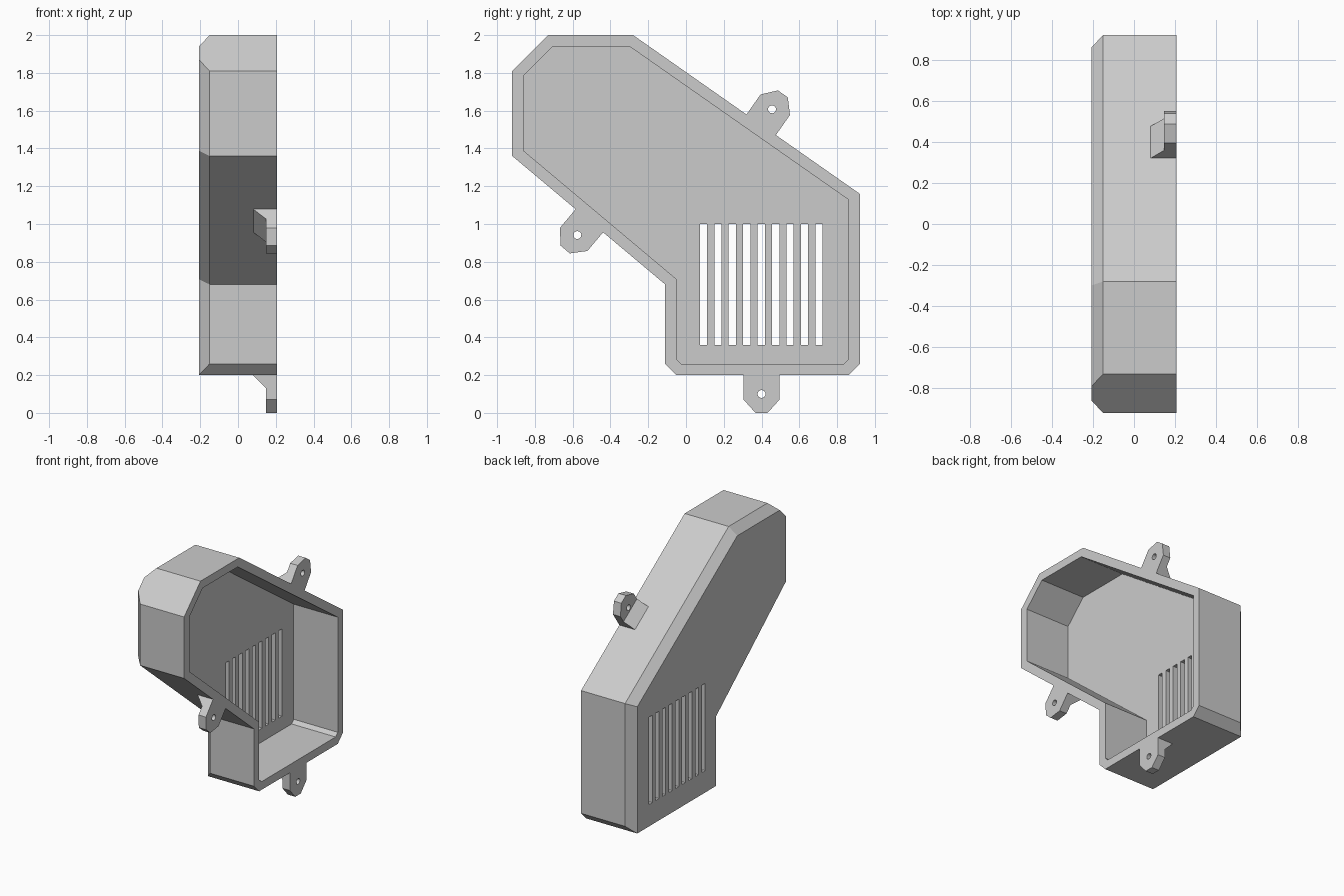
import bpy, bmesh, math
from mathutils import Vector, Matrix
from mathutils.geometry import intersect_line_line_2d, intersect_line_plane

if "Cube" in bpy.data.objects:
    bpy.data.objects.remove(bpy.data.objects["Cube"])

grey = bpy.data.materials.new("plain grey")
grey.use_nodes = True
grey.diffuse_color = (0.6, 0.6, 0.6, 1)
grey.node_tree.nodes["Principled BSDF"].inputs["Base Color"].default_value = (0.6, 0.6, 0.6, 1)

OPEN, SHOULDER, BACK = 0.207, -0.15, -0.207
WALL = 0.06


def inset(pts, dists):
    """Move each edge of a clockwise outline inward by its own distance."""
    lines = []
    for i, d in enumerate(dists):
        a, b = Vector(pts[i]), Vector(pts[(i + 1) % len(pts)])
        along = (b - a).normalized()
        inward = Vector((along.y, -along.x)) * d
        lines.append((a + inward, along))
    out = []
    for i, (p, u) in enumerate(lines):
        q, v = lines[i - 1]
        t = (p - q).cross(u) / v.cross(u) if hasattr(v.cross(u), "real") else 0
        out.append(q + v * t)
    return out


def loft(name, rings):
    """Closed solid through (x, outline) rings, capped at both ends."""
    bm = bmesh.new()
    loops = [[bm.verts.new((x, p[0], p[1])) for p in pts] for x, pts in rings]
    for a, b in zip(loops, loops[1:]):
        for i in range(len(a)):
            j = (i + 1) % len(a)
            bm.faces.new((a[i], a[j], b[j], b[i]))
    bm.faces.new(loops[0])
    bm.faces.new(loops[-1])
    bmesh.ops.remove_doubles(bm, verts=bm.verts, dist=0.0005)
    bmesh.ops.recalc_face_normals(bm, faces=bm.faces)
    mesh = bpy.data.meshes.new(name)
    bm.to_mesh(mesh)
    bm.free()
    mesh.materials.append(grey)
    obj = bpy.data.objects.new(name, mesh)
    bpy.context.collection.objects.link(obj)
    return obj


def cut(obj, cutter):
    """Subtract the cutter, then discard it."""
    cutter.hide_render = True
    mod = obj.modifiers.new("cut", "BOOLEAN")
    mod.operation, mod.solver, mod.object = "DIFFERENCE", "EXACT", cutter
    bpy.context.view_layer.objects.active = obj
    bpy.ops.object.modifier_apply(modifier=mod.name)
    bpy.data.objects.remove(cutter)


# Housing outline (y, z), clockwise from the front lower corner
outline = [(-.92, 1.36), (-.92, 1.81), (-.73, 2), (-.28, 2), (.92, 1.16),
           (.92, .26), (.86, .2), (-.05, .2), (-.11, .26), (-.11, .68)]
# The base and the short corner edges keep a square back edge
bevelled = [1, 0, 1, 1, 1, 0, 0, 0, 1, 1]
back_outline = inset(outline, [WALL * b for b in bevelled])
cavity_outline = inset(outline, [WALL] * len(outline))

housing = loft("housing", [(OPEN, outline), (SHOULDER, outline), (BACK, back_outline)])
cut(housing, loft("cavity_cutter", [(OPEN + .1, cavity_outline), (SHOULDER, cavity_outline)]))

# Vent slots through the back wall
for i in range(9):
    y = 0.0923 + 0.0765 * i
    slot = [(y - .019, .36), (y - .019, 1), (y + .019, 1), (y + .019, .36)]
    cut(housing, loft("slot_cutter", [(-.1, slot), (-.3, slot)]))


# Mounting tabs: a drilled plate with a sloped gusset behind it
def mounting_tab(name, y, z, out_y, out_z):
    n = Vector((out_y, out_z)).normalized()
    side = Vector((n.y, -n.x))

    def place(points):
        return [Vector((y, z)) + side * u + n * v for u, v in points]

    plate = place([(-.095, -.02), (-.095, .13), (-.032, .2),
                   (.032, .2), (.095, .13), (.095, -.02)])
    tab = loft(name, [(OPEN, plate), (.147, plate)])
    turns = [math.tau * k / 16 for k in range(16)]
    hole = place([(.021 * math.cos(t), .1 + .021 * math.sin(t)) for t in turns])
    cut(tab, loft("hole_cutter", [(OPEN + .1, hole), (.1, hole)]))
    wide = place([(-.095, -.02), (-.095, .067), (.095, .067), (.095, -.02)])
    slim = place([(-.095, -.02), (-.095, 0), (.095, 0), (.095, -.02)])
    loft(name + "_gusset", [(.147, wide), (.08, slim)])


mounting_tab("bottom_tab", .4, .2, 0, -1)
mounting_tab("upper_tab", .398, 1.525, .84, 1.2)
mounting_tab("front_tab", -.511, 1.018, -.68, -.81)
